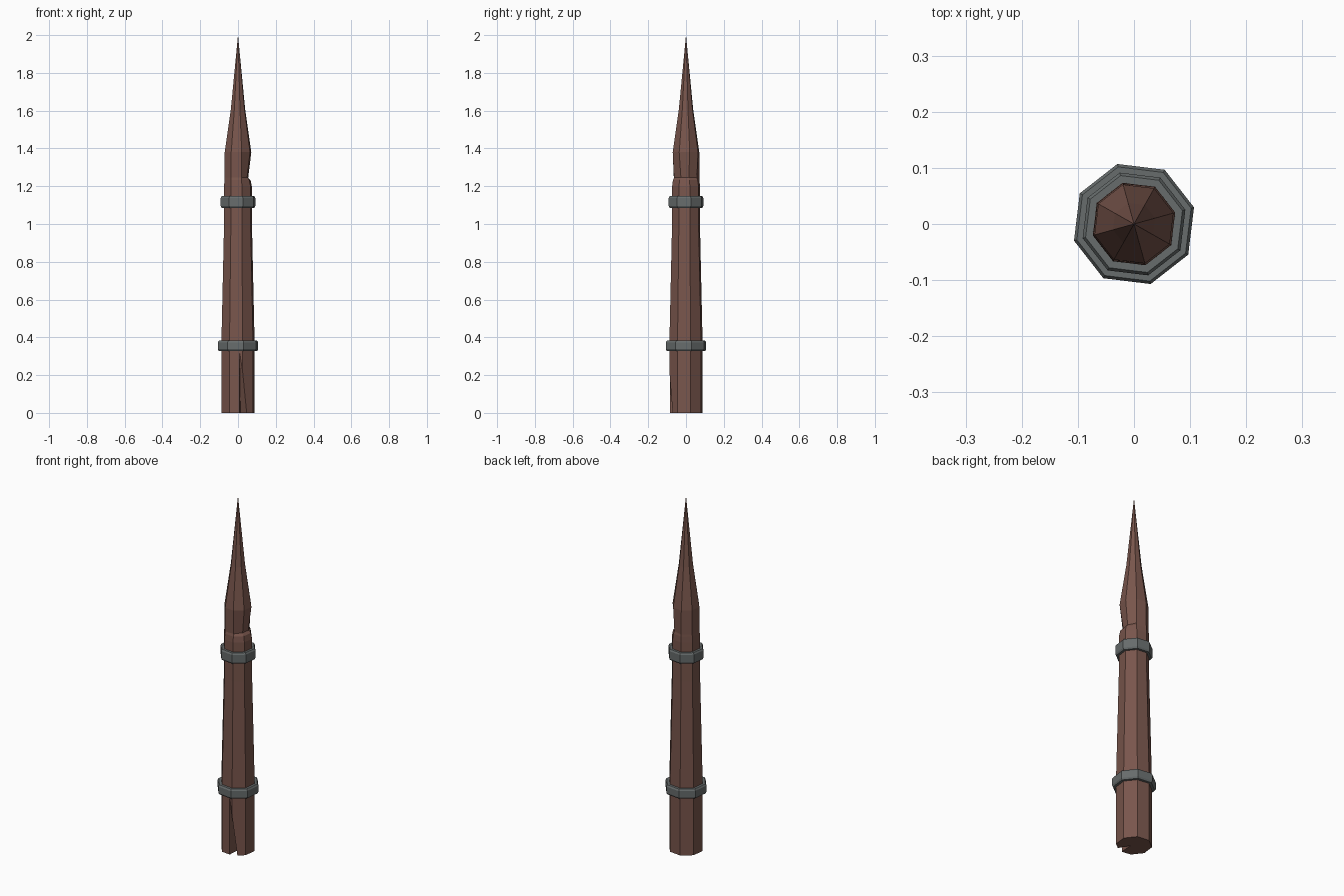
import bpy, bmesh, math

if "Cube" in bpy.data.objects:
    bpy.data.objects.remove(bpy.data.objects["Cube"])

OFFSET = math.radians(15.5)   # twist of the eight sides


def material(name, rgb):
    m = bpy.data.materials.new(name)
    m.diffuse_color = (*rgb, 1)
    m.use_nodes = True
    m.node_tree.nodes["Principled BSDF"].inputs["Base Color"].default_value = m.diffuse_color
    return m


wood = material("dark_wood", (0.19, 0.092, 0.072))
iron = material("grey_iron", (0.135, 0.15, 0.15))


def make_object(name, bm, mat):
    bmesh.ops.recalc_face_normals(bm, faces=bm.faces)
    me = bpy.data.meshes.new(name)
    bm.to_mesh(me)
    bm.free()
    me.materials.append(mat)
    ob = bpy.data.objects.new(name, me)
    bpy.context.collection.objects.link(ob)
    return ob


def loft(profile, dents={}, closed=False, tip=None):
    """Skin eight-sided rings of (radius, z); dents override radii per side."""
    bm = bmesh.new()
    rings = []
    for j, (r, z) in enumerate(profile):
        ring = []
        for i in range(8):
            a = OFFSET + i * math.pi / 4
            q = dents.get(j, {}).get(i, r)
            ring.append(bm.verts.new((q * math.cos(a), q * math.sin(a), z)))
        rings.append(ring)
    pairs = list(zip(rings, rings[1:]))
    if closed:
        pairs.append((rings[-1], rings[0]))
    for lo, hi in pairs:
        for i in range(8):
            k = (i + 1) % 8
            bm.faces.new((lo[i], lo[k], hi[k], hi[i]))
    if tip:
        bm.faces.new(rings[0][::-1])
        top = bm.verts.new((0, 0, tip))
        for i in range(8):
            bm.faces.new((rings[-1][i], rings[-1][(i + 1) % 8], top))
    return bm


# Wooden stake with a chipped notch on its right and front sides
stake = make_object("wooden_stake", loft(
    [(0.091, 0), (0.091, 0.38), (0.077, 0.98), (0.076, 1.20),
     (0.075, 1.232), (0.074, 1.245), (0.073, 1.38), (0.039, 1.61)],
    dents={4: {7: 0.069, 0: 0.069, 6: 0.072, 1: 0.071},
           5: {7: 0.055, 0: 0.056, 6: 0.066, 1: 0.066}},
    tip=2.0), wood)

# Split at the foot, cut with a tapering wedge
bm = bmesh.new()
for co in [(0.005, -0.12, -0.01), (0.075, -0.12, -0.01), (0.013, -0.01, -0.01),
           (0.006, -0.12, 0.32), (0.010, -0.12, 0.32), (0.008, -0.084, 0.32)]:
    bm.verts.new(co)
bmesh.ops.convex_hull(bm, input=bm.verts)
cutter = make_object("split_cutter", bm, wood)
cutter.hide_render = True
cutter.hide_viewport = True
mod = stake.modifiers.new("split", "BOOLEAN")
mod.operation = "DIFFERENCE"
mod.solver = "EXACT"
mod.object = cutter


# Iron bands with chamfered rims
def band(name, inner, outer, z0, z1):
    c = 0.009
    make_object(name, loft(
        [(inner, z0), (outer - c * 0.6, z0), (outer, z0 + c),
         (outer, z1 - c), (outer - c * 0.6, z1), (inner, z1)], closed=True), iron)


band("lower_band", 0.086, 0.111, 0.328, 0.382)
band("upper_band", 0.072, 0.095, 1.086, 1.147)
